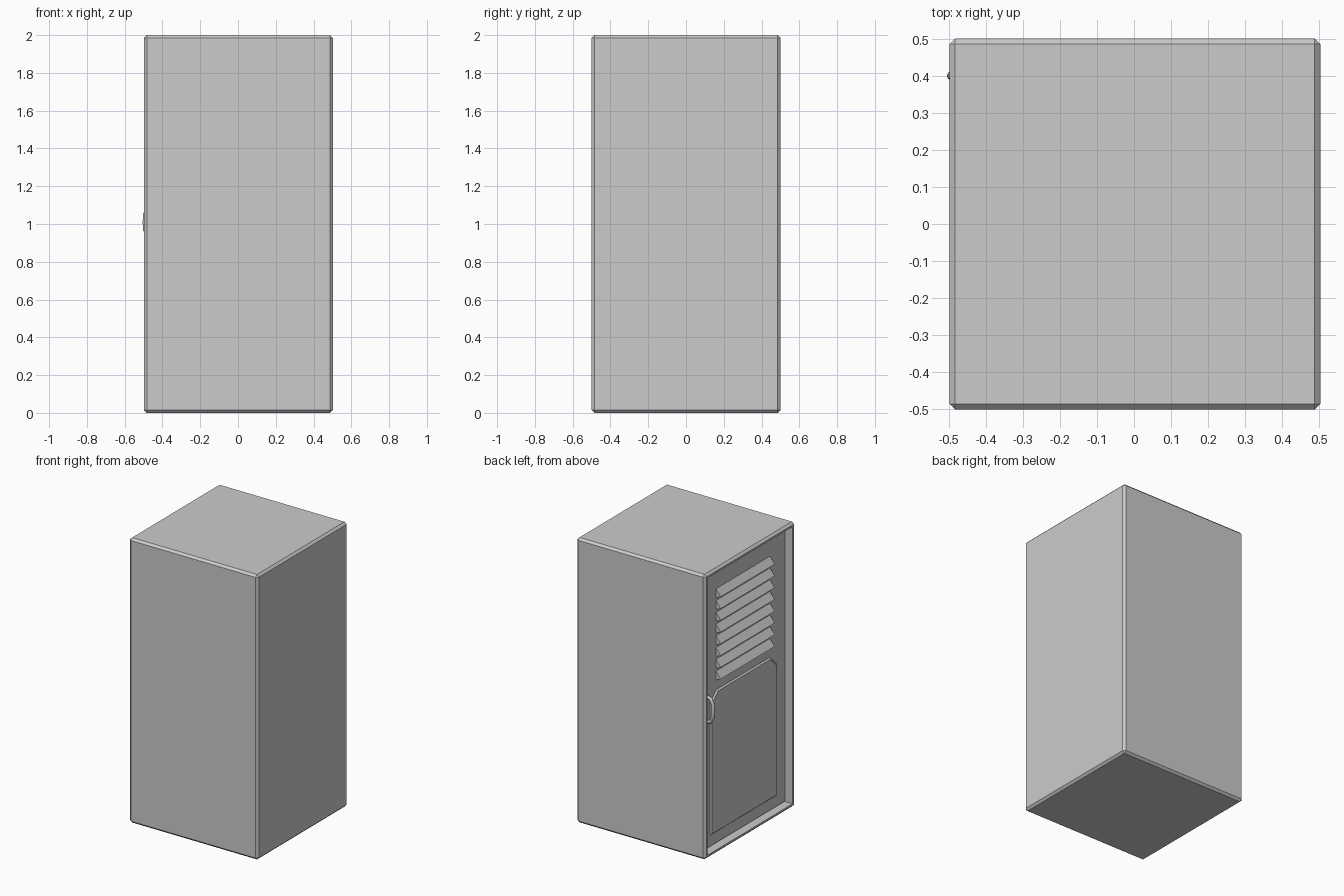
import bpy, bmesh
from mathutils import Vector

if "Cube" in bpy.data.objects:
    bpy.data.objects.remove(bpy.data.objects["Cube"])

CX = 0.0025          # body centre, leaves room for the handle
DOOR_X = -0.443      # outer plane of the recessed door


def finish(bm, name):
    bmesh.ops.recalc_face_normals(bm, faces=bm.faces)
    mesh = bpy.data.meshes.new(name)
    bm.to_mesh(mesh)
    bm.free()
    obj = bpy.data.objects.new(name, mesh)
    bpy.context.collection.objects.link(obj)
    return obj


def box(bm, lo, hi):
    lo, hi = Vector(lo), Vector(hi)
    verts = bmesh.ops.create_cube(bm, size=1)["verts"]
    for v in verts:
        v.co = (lo + hi) / 2 + v.co * (hi - lo)


def prism(bm, points, offset):
    # Extrude a closed polygon along an offset
    face = bm.faces.new([bm.verts.new(p) for p in points])
    res = bmesh.ops.extrude_face_region(bm, geom=[face], use_keep_orig=True)
    moved = [g for g in res["geom"] if isinstance(g, bmesh.types.BMVert)]
    bmesh.ops.translate(bm, verts=moved, vec=offset)
    return [g for g in res["geom"] if isinstance(g, bmesh.types.BMFace)][0]


# Cabinet body: chamfered box with a framed recess on the -x side
bm = bmesh.new()
box(bm, (CX - 0.5, -0.5, 0), (CX + 0.5, 0.5, 2))
bmesh.ops.bevel(bm, geom=bm.edges[:], offset=0.015, segments=1, affect='EDGES')
bm.normal_update()
side = min(bm.faces, key=lambda f: f.calc_center_median().x)
bmesh.ops.inset_individual(bm, faces=[side], thickness=0.018)
bmesh.ops.translate(bm, verts=side.verts[:], vec=(0, 0, 0))
res = bmesh.ops.extrude_discrete_faces(bm, faces=[side])
bmesh.ops.translate(bm, verts=res["faces"][0].verts[:], vec=(0.09, 0, 0))
finish(bm, "cabinet_body")

# Door leaf
bm = bmesh.new()
box(bm, (DOOR_X, -0.466, 0.034), (DOOR_X + 0.035, 0.466, 1.966))
finish(bm, "door")

# Lower door panel: clipped top corners, sloped rim
bm = bmesh.new()
outline = [(-0.37, 0.11), (0.37, 0.11), (0.37, 1.04), (0.30, 1.11),
           (-0.30, 1.11), (-0.37, 1.04)]
top = prism(bm, [(DOOR_X + 0.002, y, z) for y, z in outline], (-0.012, 0, 0))
for v in top.verts:
    v.co.y *= 0.97
    v.co.z = 0.61 + (v.co.z - 0.61) * 0.978
finish(bm, "door_panel")

# Ventilation louvres
bm = bmesh.new()
for i in range(8):
    z = 1.82 - i * 0.0825
    prism(bm, [(DOOR_X + 0.002, 0.30, z), (DOOR_X - 0.036, 0.30, z - 0.05),
               (DOOR_X + 0.002, 0.30, z - 0.066)], (0, -0.60, 0))
finish(bm, "louvres")

# Bowed door handle
path = [(DOOR_X + 0.005, 0.92), (-0.472, 0.93), (-0.490, 0.968), (-0.493, 1.01),
        (-0.490, 1.052), (-0.472, 1.09), (DOOR_X + 0.005, 1.10)]
curve = bpy.data.curves.new("handle", 'CURVE')
curve.dimensions = '3D'
curve.bevel_depth = 0.012
curve.bevel_resolution = 2
curve.use_fill_caps = True
spline = curve.splines.new('POLY')
spline.points.add(len(path) - 1)
for p, (x, z) in zip(spline.points, path):
    p.co = (x, 0.40, z, 1)
bpy.context.collection.objects.link(bpy.data.objects.new("handle", curve))
